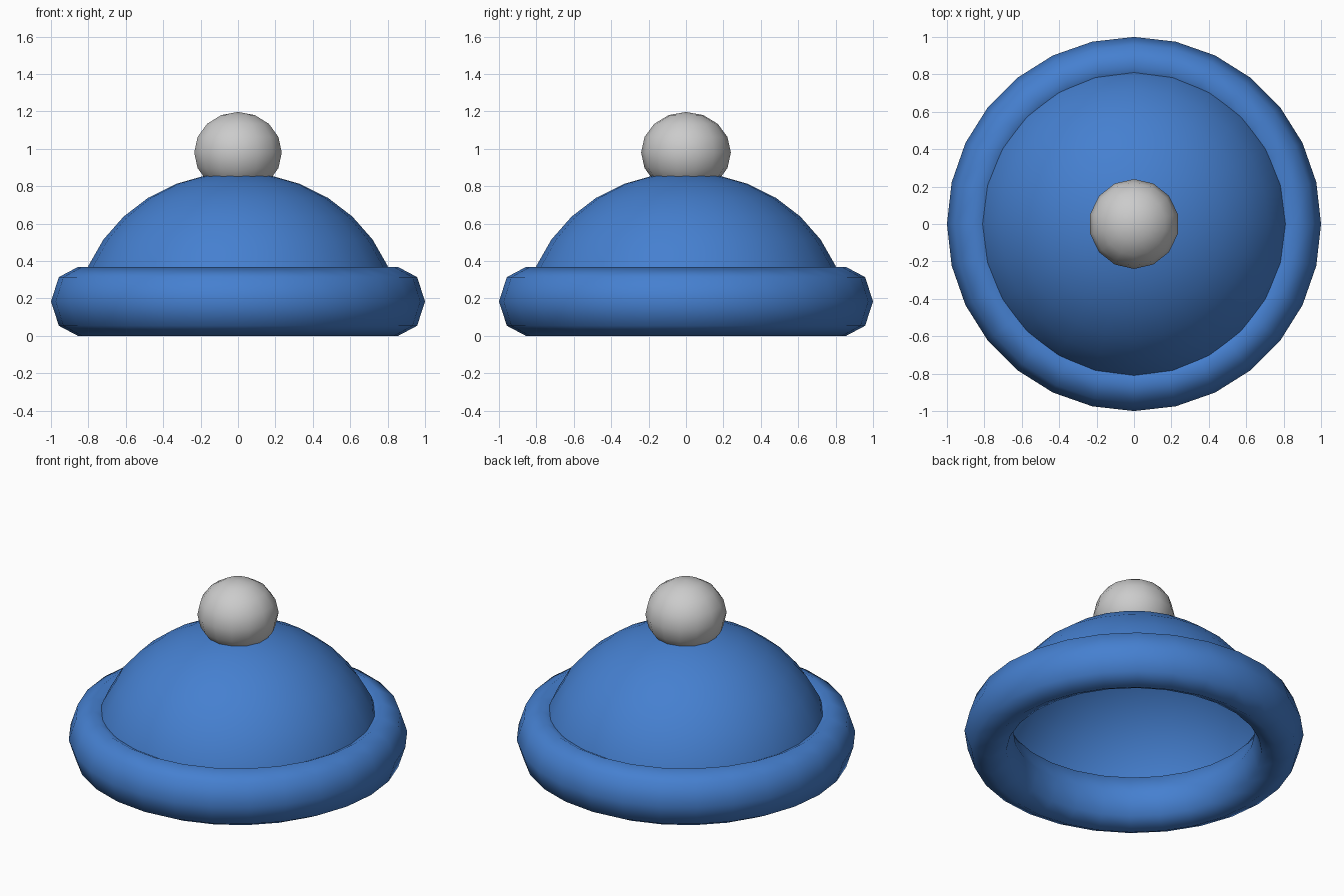
import bpy, bmesh
from math import sin, cos, pi

if "Cube" in bpy.data.objects:
    bpy.data.objects.remove(bpy.data.objects["Cube"])


def lathe(name, profile, sides, closed=False, mat=None):
    """Revolve (radius, z) points around z; the first column lies on +y."""
    bm = bmesh.new()
    cols = []
    for i in range(sides):
        a = pi / 2 + 2 * pi * i / sides
        cols.append([bm.verts.new((r * cos(a), r * sin(a), z)) if r > 1e-6 else None
                     for r, z in profile])
    # one shared vertex per pole
    for j, (r, z) in enumerate(profile):
        if r <= 1e-6:
            pole = bm.verts.new((0, 0, z))
            for col in cols:
                col[j] = pole
    n = len(profile)
    for i in range(sides):
        c, d = cols[i], cols[(i + 1) % sides]
        for j in range(n if closed else n - 1):
            k = (j + 1) % n
            quad = list(dict.fromkeys((c[j], c[k], d[k], d[j])))
            bm.faces.new(quad).smooth = True
    bmesh.ops.recalc_face_normals(bm, faces=bm.faces)
    me = bpy.data.meshes.new(name)
    bm.to_mesh(me)
    bm.free()
    ob = bpy.data.objects.new(name, me)
    bpy.context.collection.objects.link(ob)
    if mat:
        me.materials.append(mat)
    return ob


def arc(cr, cz, rr, rz, start, step, count):
    """Elliptical arc, angle measured from +z."""
    return [(cr + rr * sin(start + step * k), cz + rz * cos(start + step * k))
            for k in range(count)]


blue = bpy.data.materials.new("blue_knit")
blue.diffuse_color = (0.06, 0.215, 0.63, 1)
blue.use_nodes = True
blue.node_tree.nodes["Principled BSDF"].inputs["Base Color"].default_value = blue.diffuse_color

# Rolled brim: eight-sided tube, taller than it is thick
lathe("brim", arc(0.856, 0.184, 0.144, 0.184, 0, pi / 4, 8), 28, True, blue)

# Crown: open, slightly squashed half sphere whose lip hides in the brim
lathe("crown", arc(0, 0.067, 0.865, 0.807, 0, pi / 16, 9), 24, False, blue)

# Bobble on top
lathe("bobble", arc(0, 0.98, 0.24, 0.217, 0, pi / 8, 9), 14)
